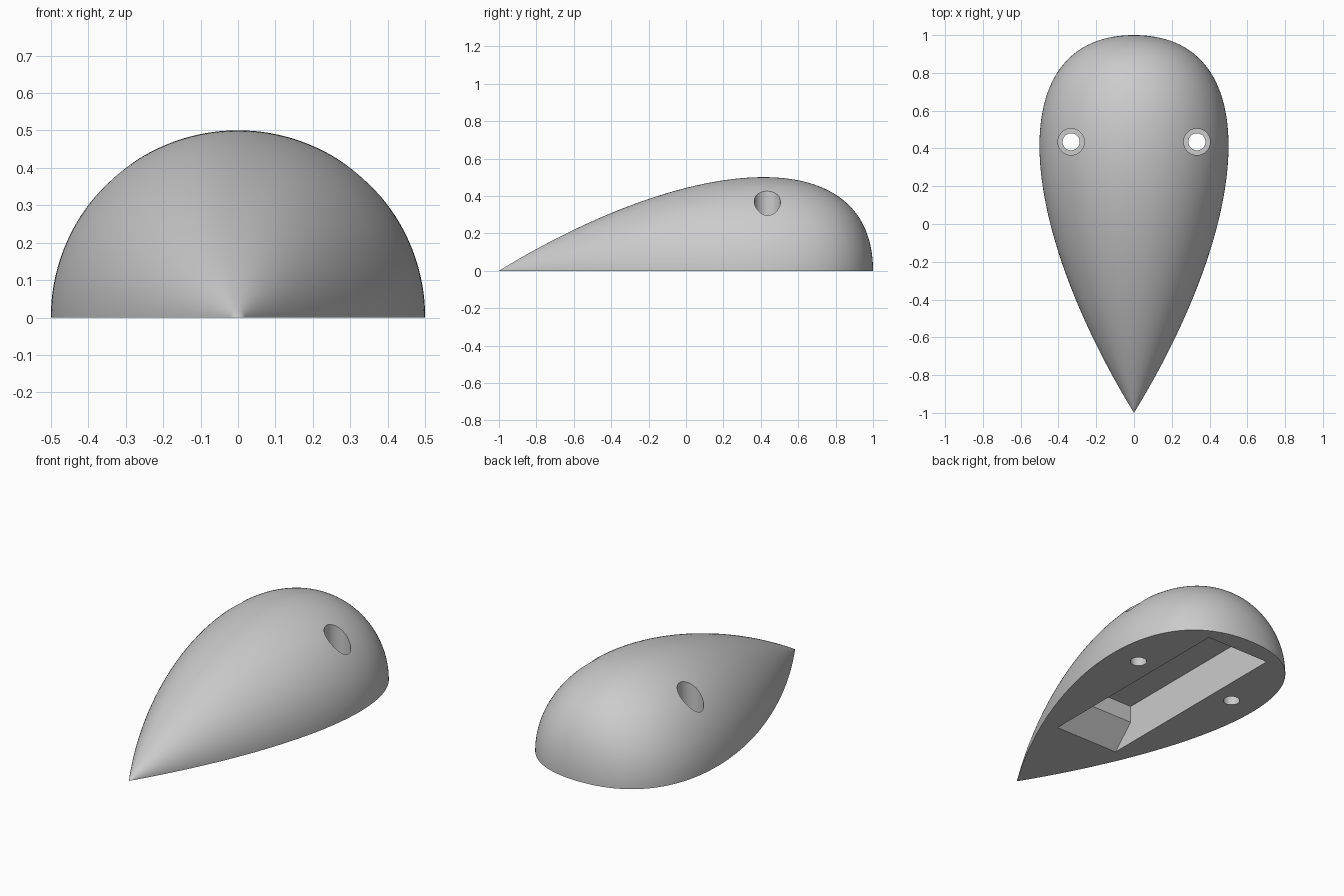
import bpy, bmesh
from math import pi
from mathutils import Matrix, Vector
from mathutils.geometry import interpolate_bezier

cube = bpy.data.objects.get("Cube")
if cube:
    bpy.data.objects.remove(cube, do_unlink=True)

grey = bpy.data.materials.new("plain_grey")
grey.use_nodes = True
colour = (0.6, 0.6, 0.6, 1)
grey.diffuse_color = colour
grey.node_tree.nodes["Principled BSDF"].inputs["Base Color"].default_value = colour


def make_object(name, bm):
    bmesh.ops.recalc_face_normals(bm, faces=bm.faces)
    mesh = bpy.data.meshes.new(name)
    bm.to_mesh(mesh)
    bm.free()
    mesh.materials.append(grey)
    obj = bpy.data.objects.new(name, mesh)
    bpy.context.collection.objects.link(obj)
    return obj


def cylinder(name, x, y, radius, bottom, top):
    bm = bmesh.new()
    bmesh.ops.create_cone(bm, cap_ends=True, segments=48, radius1=radius,
                          radius2=radius, depth=top - bottom,
                          matrix=Matrix.Translation((x, y, (top + bottom) / 2)))
    return make_object(name, bm)


# Half teardrop: a curved profile from pointed front to blunt back, spun half a turn
profile = interpolate_bezier(Vector((0.0, -1, 0)), Vector((0.642, 0.05, 0)),
                             Vector((0.692, 1, 0)), Vector((0.0, 1, 0)), 97)
bm = bmesh.new()
verts = [bm.verts.new(p) for p in profile]
edges = [bm.edges.new(pair) for pair in zip(verts, verts[1:])]
bmesh.ops.spin(bm, geom=verts + edges, cent=(0, 0, 0), axis=(0, -1, 0),
               angle=pi, steps=72)
bmesh.ops.remove_doubles(bm, verts=bm.verts, dist=0.00001)

# Flat underside
rim = [e for e in bm.edges if e.is_boundary]
bmesh.ops.holes_fill(bm, edges=rim, sides=0)
body = make_object("teardrop_body", bm)

# Underside pocket: side outline with a ramp at the front, extruded across
bm = bmesh.new()
outline = [(-0.455, -0.05), (-0.275, 0.13), (-0.275, 0.23), (0.885, 0.23), (0.885, -0.05)]
side = bm.faces.new([bm.verts.new((-0.207, y, z)) for y, z in outline])
extruded = bmesh.ops.extrude_face_region(bm, geom=[side])["geom"]
bmesh.ops.translate(bm, vec=(0.414, 0, 0),
                    verts=[v for v in extruded if isinstance(v, bmesh.types.BMVert)])
cutters = [make_object("pocket_cutter", bm)]

# Stepped screw holes, one on each side
for side_name, x in (("left", 0.333), ("right", -0.333)):
    cutters.append(cylinder(side_name + "_head_cutter", x, 0.435, 0.07, 0.12, 0.7))
    cutters.append(cylinder(side_name + "_shank_cutter", x, 0.435, 0.045, -0.1, 0.3))

# Cut everything out of the body
bpy.context.view_layer.objects.active = body
body.select_set(True)
for cutter in cutters:
    cutter.hide_render = True
    cut = body.modifiers.new(cutter.name, "BOOLEAN")
    cut.operation = "DIFFERENCE"
    cut.solver = "EXACT"
    cut.object = cutter
    bpy.ops.object.modifier_apply(modifier=cut.name)
for cutter in cutters:
    bpy.data.objects.remove(cutter, do_unlink=True)

bpy.ops.object.shade_smooth_by_angle(angle=pi / 6)
